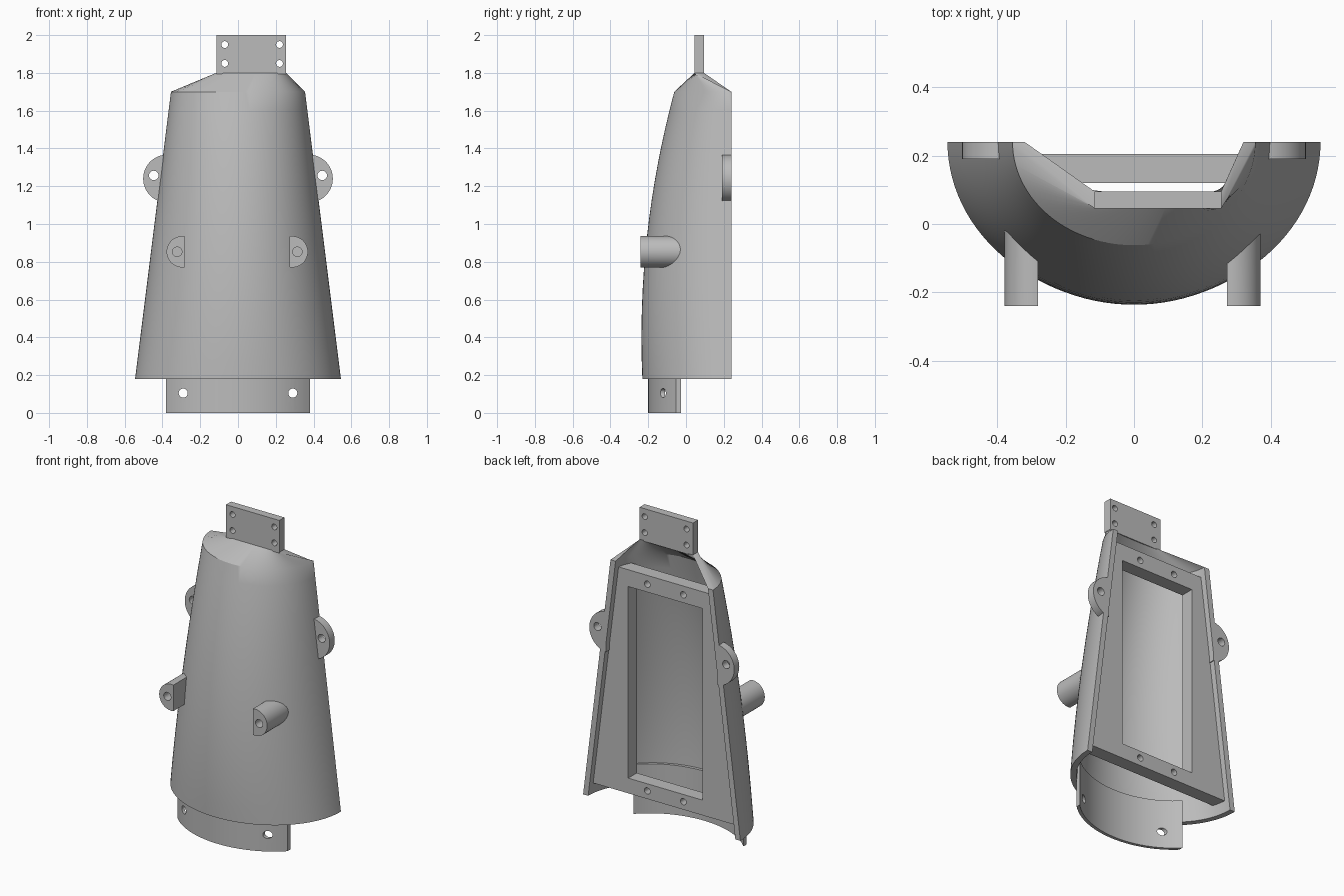
import bpy, bmesh, math
from mathutils import Matrix

if "Cube" in bpy.data.objects:
    bpy.data.objects.remove(bpy.data.objects["Cube"])

BACK = 0.24      # rear plane of the cover
WALL = 0.035     # shell thickness
LOW, HIGH = 0.18, 1.70

grey = bpy.data.materials.new("plain grey")
grey.use_nodes = True
grey.diffuse_color = (0.5, 0.5, 0.5, 1)
grey.node_tree.nodes["Principled BSDF"].inputs["Base Color"].default_value = (0.5, 0.5, 0.5, 1)


def half_width(z):
    return 0.545 - 0.19 * (z - LOW) / (HIGH - LOW)


def half_depth(z):
    return 0.476 - 0.174 * ((z - 0.4) / 1.3) ** 2


def arc_y(x, a, b):
    return BACK - b * math.sqrt(max(0, 1 - (x / a) ** 2))


def finish(name, bm, smooth=True):
    bmesh.ops.recalc_face_normals(bm, faces=bm.faces)
    mesh = bpy.data.meshes.new(name)
    bm.to_mesh(mesh)
    bm.free()
    obj = bpy.data.objects.new(name, mesh)
    bpy.context.collection.objects.link(obj)
    mesh.materials.append(grey)
    if smooth:
        shade(obj)
    return obj


def shade(obj):
    bpy.ops.object.select_all(action='DESELECT')
    obj.select_set(True)
    bpy.context.view_layer.objects.active = obj
    bpy.ops.object.shade_smooth_by_angle(angle=math.radians(30))


def loft(name, rings):
    """Solid through closed rings of equal length, capped at both ends."""
    bm = bmesh.new()
    loops = [[bm.verts.new(p) for p in ring] for ring in rings]
    n = len(loops[0])
    for lo, hi in zip(loops, loops[1:]):
        for i in range(n):
            j = (i + 1) % n
            bm.faces.new((lo[i], lo[j], hi[j], hi[i]))
    for ring in (loops[0], loops[-1]):   # strip caps between outer and inner arcs
        for i in range(n // 2 - 1):
            bm.faces.new((ring[i], ring[i + 1], ring[n - 2 - i], ring[n - 1 - i]))
    return finish(name, bm)


def prism(name, outline, front, back):
    """Extrude an x-z outline along y; back may be a function of x."""
    end = back if callable(back) else (lambda x: back)
    bm = bmesh.new()
    f = [bm.verts.new((x, front, z)) for x, z in outline]
    b = [bm.verts.new((x, end(x), z)) for x, z in outline]
    bm.faces.new(f)
    bm.faces.new(b[::-1])
    for i in range(len(f)):
        j = (i + 1) % len(f)
        bm.faces.new((f[i], b[i], b[j], f[j]))
    return finish(name, bm)


def rect(x0, x1, z0, z1):
    return [(x0, z0), (x1, z0), (x1, z1), (x0, z1)]


def cut(obj, cutter):
    mod = obj.modifiers.new("cut", 'BOOLEAN')
    mod.operation, mod.solver, mod.object = 'DIFFERENCE', 'EXACT', cutter
    bpy.context.view_layer.update()
    graph = bpy.context.evaluated_depsgraph_get()
    mesh = bpy.data.meshes.new_from_object(obj.evaluated_get(graph))
    obj.modifiers.clear()
    obj.data = mesh
    bpy.data.objects.remove(cutter)
    shade(obj)


def drill(obj, spots, r, y, depth):
    """Round holes along y, centred on the given x-z spots."""
    bm = bmesh.new()
    for x, z in spots:
        bmesh.ops.create_cone(
            bm, cap_ends=True, segments=24, radius1=r, radius2=r, depth=depth,
            matrix=Matrix.Translation((x, y, z)) @ Matrix.Rotation(math.pi / 2, 4, 'X'))
    cutter = finish("hole_cutter", bm, False)
    cutter.hide_render = True
    cut(obj, cutter)


# Tapered half-round shell, closing into a sloped hood under the bracket
SEG, LEVELS = 56, 16
B0, B1 = -0.115, 0.255


def shell_ring(z):
    ring = []
    for inset, order in ((0, range(SEG + 1)), (WALL, range(SEG, -1, -1))):
        a, b = half_width(z) - inset, half_depth(z) - inset
        for i in order:
            t = math.pi * i / SEG
            ring.append((a * math.cos(t), BACK - b * math.sin(t), z))
    return ring


def hood_ring(z):
    xs = [B1 + (B0 - B1) * (1 - math.cos(math.pi * i / SEG)) / 2 for i in range(SEG + 1)]
    return [(x, 0.045, z) for x in xs] + [(x, 0.095, z) for x in reversed(xs)]


levels = [LOW + (HIGH - LOW) * i / LEVELS for i in range(LEVELS + 1)]
loft("shell", [shell_ring(z) for z in levels] + [hood_ring(1.8)])

# Top mounting bracket with four holes
bracket = prism("top_bracket", rect(B0, B1, 1.795, 2.0), 0.045, 0.095)
drill(bracket, [(x, z) for x in (-0.07, 0.22) for z in (1.85, 1.95)], 0.018, 0.07, 0.2)

# Curved lower skirt with two holes
N = 36
xs = [-0.38 + 0.76 * i / N for i in range(N + 1)]


def skirt_ring(z):
    return ([(x, arc_y(x, 0.51, 0.44), z) for x in xs]
            + [(x, arc_y(x, 0.49, 0.42), z) for x in reversed(xs)])


skirt = loft("lower_skirt", [skirt_ring(0), skirt_ring(0.31)])
drill(skirt, [(-0.29, 0.105), (0.29, 0.105)], 0.024, -0.12, 0.3)

# Recessed rear frame with a window and four screw holes
Z0, Z1 = 0.25, 1.65
w0, w1 = half_width(Z0) - 0.03, half_width(Z1) - 0.03
frame = prism("rear_frame", [(-w0, Z0), (w0, Z0), (w1, Z1), (-w1, Z1)], 0.12, 0.205)
window = prism("window_cutter", rect(-0.257, 0.257, 0.345, 1.545), 0.0, 0.4)
window.hide_render = True
cut(frame, window)
drill(frame, [(x, z) for x in (-0.125, 0.125) for z in (0.3, 1.595)], 0.02, 0.16, 0.2)

for side, word in ((1, "left"), (-1, "right")):
    # Rounded side ear
    arc = [math.radians(-85 + 170 * i / 28) for i in range(29)]
    ear = prism(word + "_ear",
                [(side * (0.375 + 0.127 * math.cos(t)), 1.24 + 0.127 * math.sin(t)) for t in arc],
                0.19, BACK)
    drill(ear, [(side * 0.446, 1.257)], 0.025, 0.2, 0.3)

    # D-shaped front peg, ending inside the shell wall, with a blind hole
    cx, zc, r = side * 0.291 - 0.004, 0.853, 0.083
    lim = math.acos(-0.015 / r)
    arc = [-lim + 2 * lim * i / 28 for i in range(29)]
    peg = prism(word + "_peg",
                [(cx + side * r * math.cos(t), zc + r * math.sin(t)) for t in arc],
                -0.24, lambda x: arc_y(x, half_width(zc), half_depth(zc)) + 0.018)
    drill(peg, [(cx + side * 0.027, zc)], 0.025, -0.24, 0.16)
